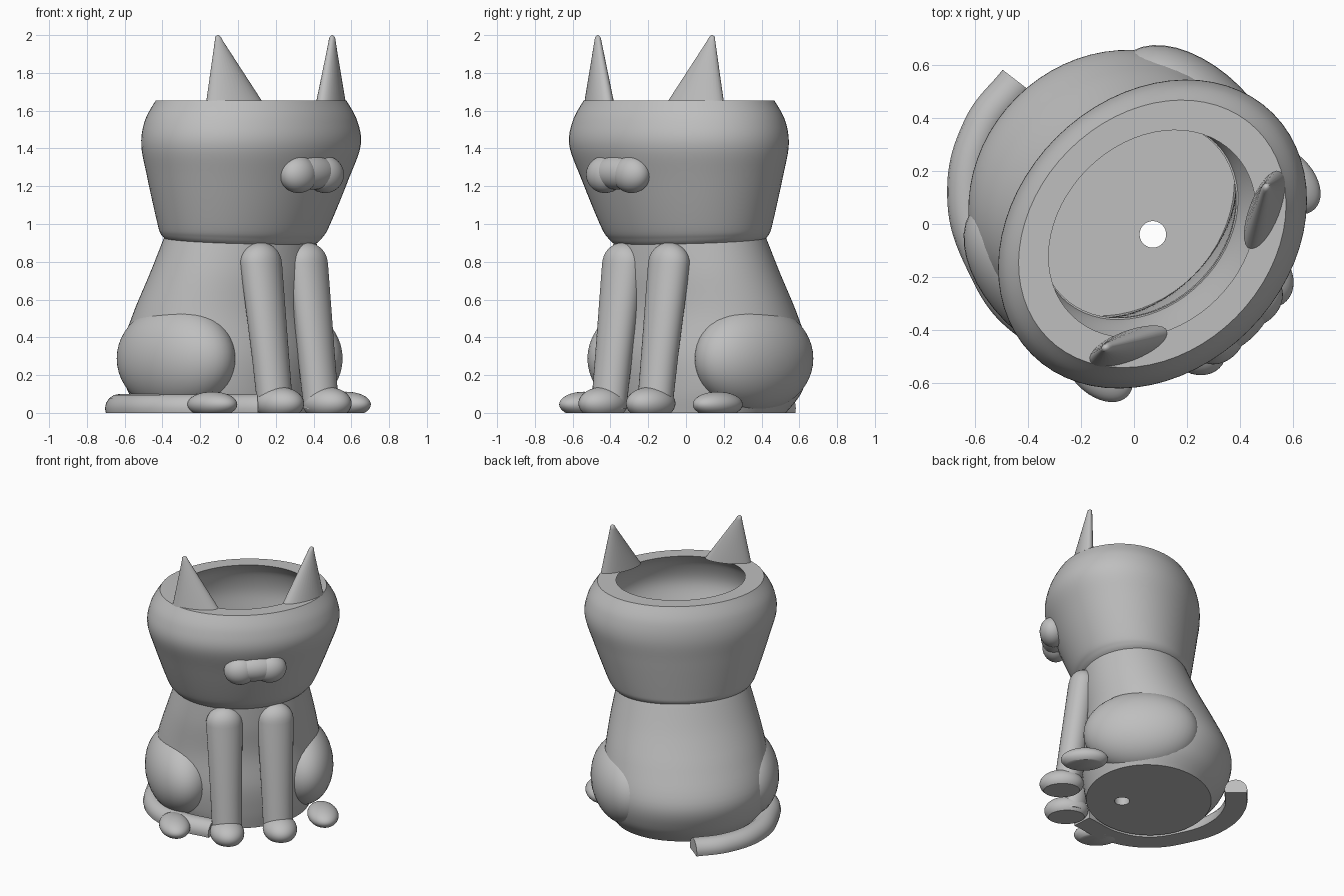
import bpy, bmesh, math
from mathutils import Matrix, Vector

if "Cube" in bpy.data.objects:
    bpy.data.objects.remove(bpy.data.objects["Cube"], do_unlink=True)

GREY = (0.52, 0.52, 0.52, 1)
clay = bpy.data.materials.new("grey_clay")
clay.use_nodes = True
clay.diffuse_color = GREY
clay.node_tree.nodes["Principled BSDF"].inputs["Base Color"].default_value = GREY

# Parts are built facing +x, then the whole animal is turned to face the front left corner
PLACE = Matrix.Translation((0.016, 0.016, 0)) @ Matrix.Rotation(math.radians(-45), 4, "Z")
SIDES = (("left", 1), ("right", -1))


def finish(name, bm, place=PLACE, cut=False, angle=35):
    """Cut flat on the ground if asked, place, shade and colour one part."""
    if cut:
        geom = bm.verts[:] + bm.edges[:] + bm.faces[:]
        res = bmesh.ops.bisect_plane(bm, geom=geom, plane_co=(0, 0, 0),
                                     plane_no=(0, 0, -1), clear_outer=True)
        rim = [e for e in res["geom_cut"] if isinstance(e, bmesh.types.BMEdge)]
        bmesh.ops.contextual_create(bm, geom=rim)
    bmesh.ops.recalc_face_normals(bm, faces=bm.faces[:])
    bm.transform(place)
    mesh = bpy.data.meshes.new(name)
    bm.to_mesh(mesh)
    bm.free()
    mesh.materials.clear()
    mesh.materials.append(clay)
    obj = bpy.data.objects.new(name, mesh)
    bpy.context.collection.objects.link(obj)
    bpy.ops.object.select_all(action="DESELECT")
    obj.select_set(True)
    bpy.context.view_layer.objects.active = obj
    bpy.ops.object.shade_smooth_by_angle(angle=math.radians(angle))
    return obj


def trim(obj):
    """Remove whatever pokes through the wall into the hollow."""
    mod = obj.modifiers.new("trim", "BOOLEAN")
    mod.operation = "DIFFERENCE"
    mod.solver = "EXACT"
    mod.object = hollow
    bpy.context.view_layer.objects.active = obj
    bpy.ops.object.modifier_apply(modifier=mod.name)


def smooth(keys, steps=6):
    """Catmull-Rom curve through a list of key rings."""
    keys = [Vector(k) for k in keys]
    pts = [keys[0]] + keys + [keys[-1]]
    out = []
    for p0, p1, p2, p3 in zip(pts, pts[1:], pts[2:], pts[3:]):
        for i in range(steps):
            t = i / steps
            out.append(p1 + (p2 - p0) * t / 2
                       + (p0 * 2 - p1 * 5 + p2 * 4 - p3) * t * t / 2
                       + (p1 * 3 - p0 - p2 * 3 + p3) * t ** 3 / 2)
    return out + [keys[-1]]


def loft(rings, closed=False, sides=64, side=0, spin=0, tilt=0):
    """Skin rings of (height, half width, half depth, forward shift)."""
    bm = bmesh.new()
    loops = []
    turn = Matrix.Rotation(spin, 2)
    for z, a, b, u, *v in rings:
        lean = tilt * max(0, 1 - abs(z - 0.92) / 0.3)
        loop = []
        for i in range(sides):
            t = math.tau * i / sides
            p = turn @ Vector((b * math.cos(t), a * math.sin(t)))
            x, y = p.x + u, p.y + (v[0] if v else side)
            loop.append(bm.verts.new((x, y, z - lean * x)))
        loops.append(loop)
    pairs = list(zip(loops, loops[1:]))
    if closed:
        pairs.append((loops[-1], loops[0]))
    else:
        bm.faces.new(loops[0])
        bm.faces.new(loops[-1])
    for low, high in pairs:
        for i in range(sides):
            j = (i + 1) % sides
            bm.faces.new((low[i], low[j], high[j], high[i]))
    return bm


def blob(name, centre, radii, cut=False):
    bm = bmesh.new()
    bmesh.ops.create_uvsphere(bm, u_segments=40, v_segments=24, radius=1)
    bm.transform(Matrix.Translation(centre) @ Matrix.Diagonal((*radii, 1)))
    return finish(name, bm, cut=cut)


# Hollow body with a drain hole in its floor
body_outer = smooth([(0, .47, .415, -.10), (.12, .54, .47, -.135), (.3, .565, .5, -.15),
                     (.53, .535, .445, -.11), (.75, .487, .395, -.045), (.94, .437, .355, 0)])
body_inner = smooth([(.94, .405, .33, 0), (.75, .44, .345, -.04), (.53, .485, .395, -.10),
                     (.3, .515, .45, -.145), (.08, .48, .42, -.125)])
drain = [(z, .05, .05, .078) for z in (.08, 0)]
finish("body", loft(body_outer + body_inner + drain, closed=True, tilt=.05))


# Hollow head, open at the top with a flat rim
def head_ring(z, half, shift):
    return (z, half * 1.107, half * .885, shift)


head_outer = smooth([head_ring(*k) for k in (
    (.905, .395, 0), (.935, .425, .002), (1.0, .455, .017), (1.25, .535, .055),
    (1.42, .58, .075), (1.55, .56, .075), (1.655, .503, .075))])
head_inner = smooth([head_ring(*k) for k in (
    (1.655, .39, .075), (1.57, .465, .075), (1.42, .505, .075), (1.25, .465, .055),
    (1.0, .385, .017), (.91, .367, 0))])
finish("head", loft(head_outer + head_inner, closed=True, tilt=.05))

# Helper solid filling the hollow, slightly oversize so trimmed ends stay inside the wall
inside = [r for r in head_inner if r[0] > .95] + [r for r in body_inner if r[0] < .93]
hollow = finish("hollow_cutter", loft([(z, a + .008, b + .008, u) for z, a, b, u in inside],
                                      tilt=.05))
hollow.hide_render = True

# Muzzle of two cheeks joined by a bridge
trim(blob("muzzle_bridge", (.53, 0, 1.272), (.088, .17, .09)))
for label, s in SIDES:
    trim(blob(label + "_cheek", (.53, s * .1, 1.262), (.088, .11, .098)))

for label, s in SIDES:
    # Flattened cone ear with a rounded tip, leaning outward
    ear = [(1.65, .157, .057, .311, s * .362), (1.97, .022, .018, .258, s * .424),
           (1.99, .016, .014, .255, s * .428), (2.0, .004, .004, .255, s * .428)]
    finish(label + "_ear", loft(ear, sides=32, spin=s * math.radians(24)), angle=60)

    # Front leg with a domed top
    leg = [(.02, .098, .09, .43), (.3, .105, .092, .392), (.79, .122, .1, .322)]
    for k in range(1, 9):
        t = k / 8 * math.pi * .49
        leg.append((.79 + .112 * math.sin(t), .122 * math.cos(t), .1 * math.cos(t), .32))
    trim(finish(label + "_front_leg", loft(leg, sides=32, side=s * .172), angle=50))

    # Paws and haunch, flat where they meet the ground
    blob(label + "_front_paw", (.465, s * .178, .05), (.147, .113, .087), cut=True)
    blob(label + "_hind_paw", (.285, s * .5, .045), (.157, .102, .067), cut=True)
    trim(blob(label + "_haunch", (-.085, s * .4, .288), (.385, .226, .285), cut=True))

bpy.data.objects.remove(hollow, do_unlink=True)

# Tail curling round the right side along the ground
path = [(-.435, .535), (-.57, .36), (-.628, .1), (-.56, -.14), (-.415, -.345),
        (-.19, -.44), (.1, -.42)]
curve = bpy.data.curves.new("tail_path", "CURVE")
curve.dimensions = "3D"
curve.bevel_depth = .076
curve.bevel_resolution = 6
curve.use_fill_caps = True
spline = curve.splines.new("BEZIER")
spline.bezier_points.add(len(path) - 1)
for point, (x, y) in zip(spline.bezier_points, path):
    point.co = (x, y, .024)
    point.handle_left_type = point.handle_right_type = "AUTO"
guide = bpy.data.objects.new("tail_path", curve)
bpy.context.collection.objects.link(guide)
bpy.context.view_layer.update()
tube = bpy.data.meshes.new_from_object(guide.evaluated_get(bpy.context.evaluated_depsgraph_get()))
bm = bmesh.new()
bm.from_mesh(tube)
bmesh.ops.remove_doubles(bm, verts=bm.verts[:], dist=.0001)
bpy.data.objects.remove(guide, do_unlink=True)
finish("tail", bm, place=Matrix.Identity(4), cut=True)
